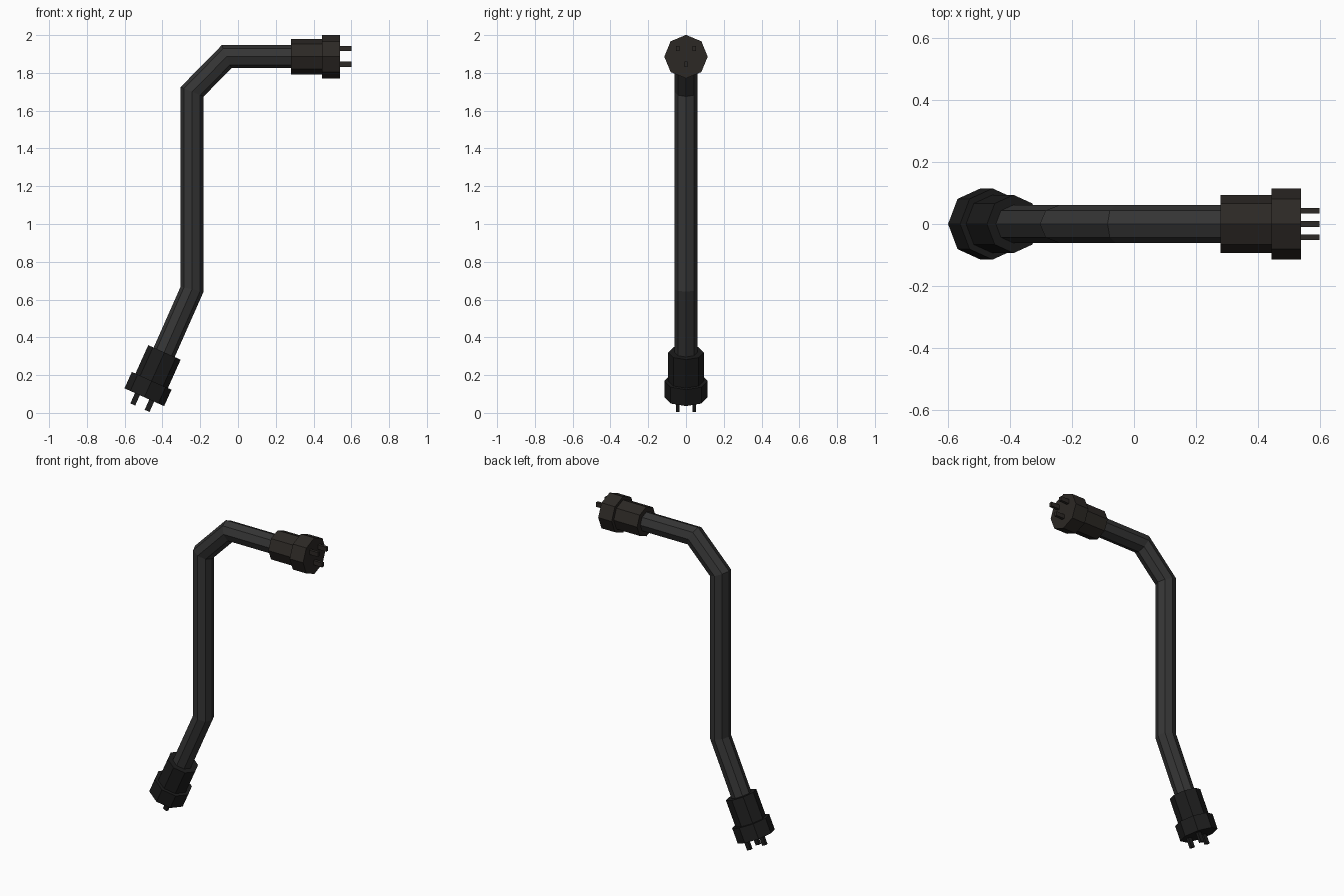
import bpy, bmesh
from math import cos, sin, pi
from mathutils import Vector

if "Cube" in bpy.data.objects:
    bpy.data.objects.remove(bpy.data.objects["Cube"])

SIDES = 8
Y = Vector((0, 1, 0))


def material(name, rgb):
    m = bpy.data.materials.new(name)
    m.diffuse_color = (*rgb, 1)
    m.use_nodes = True
    m.node_tree.nodes["Principled BSDF"].inputs["Base Color"].default_value = m.diffuse_color
    return m


def finish(bm, name, mat):
    bmesh.ops.recalc_face_normals(bm, faces=bm.faces)
    mesh = bpy.data.meshes.new(name)
    bm.to_mesh(mesh)
    bm.free()
    mesh.materials.append(mat)
    bpy.context.collection.objects.link(bpy.data.objects.new(name, mesh))


def loft(rings, name, mat):
    """Skin a list of (centre, in-plane axis, across radius) rings and cap the ends."""
    bm = bmesh.new()
    loops = []
    for centre, axis, r in rings:
        loops.append([bm.verts.new(centre + axis * cos(2 * pi * i / SIDES) + Y * r * sin(2 * pi * i / SIDES))
                      for i in range(SIDES)])
    for a, b in zip(loops, loops[1:]):
        for i in range(SIDES):
            j = (i + 1) % SIDES
            bm.faces.new((a[i], a[j], b[j], b[i]))
    bm.faces.new(loops[0])
    bm.faces.new(loops[-1])
    finish(bm, name, mat)


def cable(points, r, name, mat):
    """Octagonal tube with mitred bends along a path in the XZ plane."""
    pts = [Vector((x, 0, z)) for x, z in points]
    dirs = [(b - a).normalized() for a, b in zip(pts, pts[1:])]
    rings = []
    for i, p in enumerate(pts):
        d0, d1 = dirs[max(i - 1, 0)], dirs[min(i, len(dirs) - 1)]
        mitre = Y.cross((d0 + d1).normalized())
        rings.append((p, mitre * (r / mitre.dot(Y.cross(d1))), r))
    loft(rings, name, mat)


def plug(face, out, up, name, mat):
    """Stepped octagonal plug; 'face' is the front centre, 'out' the pin direction."""
    profile = [(-0.26, 0.094), (-0.095, 0.094), (-0.095, 0.115), (0, 0.115)]
    loft([(face + out * t, up * r, r) for t, r in profile], name + "_housing", mat)
    # three rectangular contact pins
    for k, (u, v) in enumerate([(0.043, -0.043), (0.043, 0.043), (-0.04, 0)]):
        bm = bmesh.new()
        bmesh.ops.create_cube(bm, size=1)
        for vert in bm.verts:
            c = vert.co.copy()
            vert.co = (face + out * (0.025 + c.x * 0.07)
                       + Y * (v + c.y * 0.018) + up * (u + c.z * 0.028))
        finish(bm, f"{name}_pin_{k + 1}", mat)


rubber = material("cable_rubber", (0.035, 0.035, 0.035))
brown = material("upper_plug_plastic", (0.025, 0.021, 0.018))
black = material("lower_plug_plastic", (0.012, 0.012, 0.012))

# cable
cable([(-0.42, 0.255), (-0.243, 0.655), (-0.243, 1.70), (-0.06, 1.886), (0.32, 1.886)],
      0.061, "cable", rubber)

# plugs
plug(Vector((0.54, 0, 1.886)), Vector((1, 0, 0)), Vector((0, 0, 1)), "upper_plug", brown)
d = Vector((-0.41, 0, -0.912)).normalized()
plug(Vector((-0.496, 0, 0.083)), d, Vector((-d.z, 0, d.x)), "lower_plug", black)
